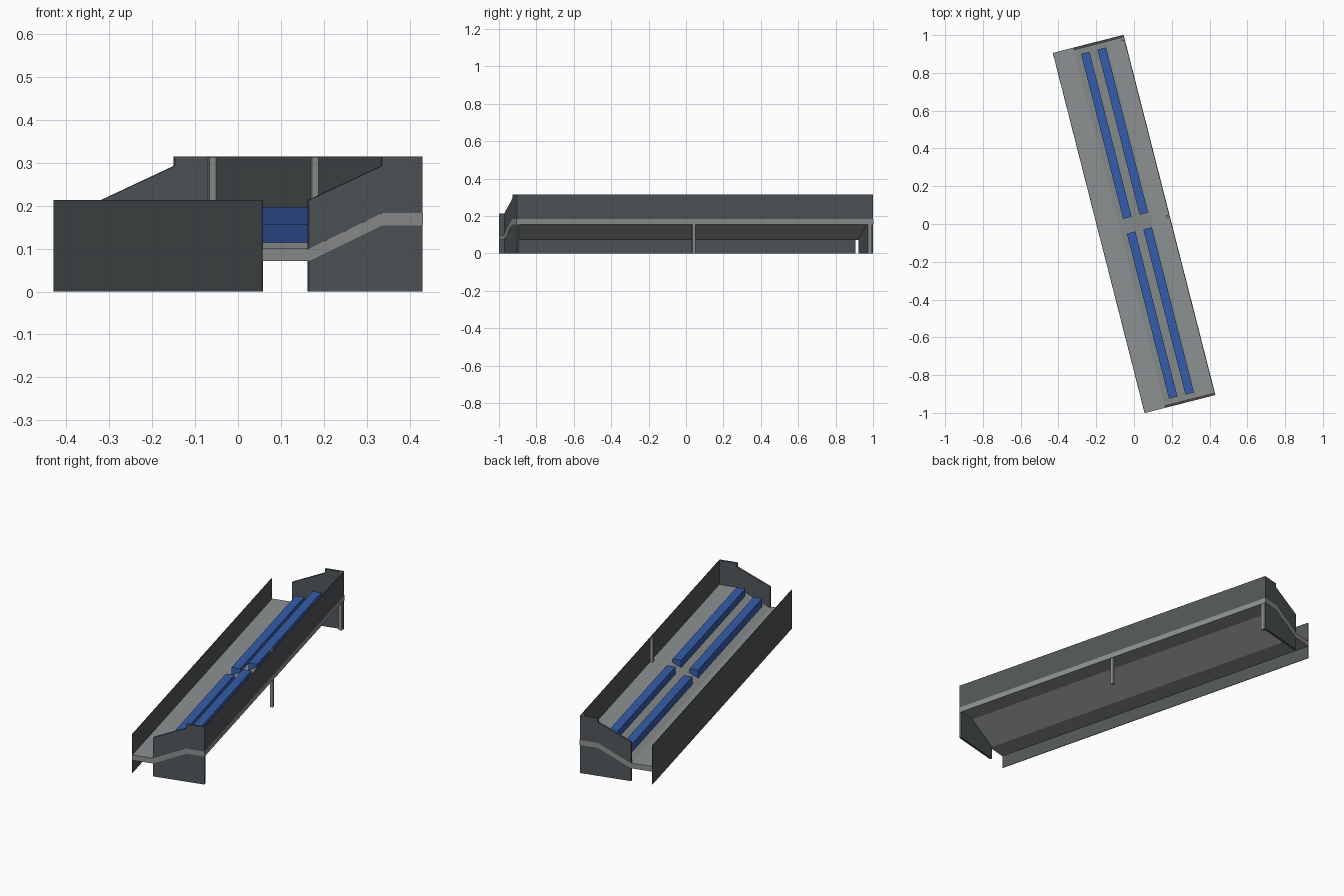
import bpy
import bmesh
from math import radians

cube = bpy.data.objects.get("Cube")
if cube:
    bpy.data.objects.remove(cube, do_unlink=True)

TURN = radians(14.3)      # the whole platform is turned about z
W, L = 0.193, 0.983       # half width and half length
INNER, OUTER = -0.08, 0.096   # where the ramped part of the deck starts and ends


def material(name, rgb):
    mat = bpy.data.materials.new(name)
    mat.use_nodes = True
    colour = (*rgb, 1)
    mat.diffuse_color = colour
    mat.node_tree.nodes["Principled BSDF"].inputs["Base Color"].default_value = colour
    return mat


light_grey = material("light grey", (0.27, 0.285, 0.285))
dark_grey = material("dark grey", (0.085, 0.095, 0.1))
blue = material("blue", (0.036, 0.11, 0.4))


def extrude_profile(name, points, v0, v1, mat):
    """Extrude a cross-section (width, height) along the length from v0 to v1."""
    bm = bmesh.new()
    face = bm.faces.new([bm.verts.new((u, v0, z)) for u, z in points])
    result = bmesh.ops.extrude_face_region(bm, geom=[face])
    moved = [g for g in result["geom"] if isinstance(g, bmesh.types.BMVert)]
    bmesh.ops.translate(bm, verts=moved, vec=(0, v1 - v0, 0))
    bmesh.ops.recalc_face_normals(bm, faces=bm.faces)
    mesh = bpy.data.meshes.new(name)
    bm.to_mesh(mesh)
    bm.free()
    mesh.materials.append(mat)
    obj = bpy.data.objects.new(name, mesh)
    obj.rotation_euler.z = TURN
    bpy.context.collection.objects.link(obj)
    return obj


def box(name, u0, u1, v0, v1, z0, z1, mat):
    corners = [(u0, z0), (u1, z0), (u1, z1), (u0, z1)]
    return extrude_profile(name, corners, v0, v1, mat)


# Stepped deck: low walkway, ramp, high walkway
top = [(-W + 0.002, 0.1), (INNER, 0.1), (OUTER, 0.183), (W + 0.001, 0.183)]
bottom = [(u, z - 0.029) for u, z in reversed(top)]
extrude_profile("deck", top + bottom, -L - 0.001, L + 0.001, light_grey)

# Long thin walls
box("low_wall", -W, -W + 0.003, -L, L, 0, 0.213, dark_grey)
box("high_wall", W - 0.003, W, -L, L, 0.16, 0.315, dark_grey)

# End panels with a sloped and notched top edge
panel = [(INNER, 0), (W, 0), (W, 0.315), (OUTER, 0.315), (OUTER, 0.293), (INNER, 0.213)]
for name, side in (("front_panel", -1), ("back_panel", 1)):
    extrude_profile(name, panel, side * (L - 0.012), side * L, dark_grey)

# Support posts
for name, v in (("middle_post", -0.005), ("back_post", L - 0.02)):
    box(name, W - 0.018, W - 0.002, v - 0.008, v + 0.008, 0, 0.314, light_grey)

# Two rows of benches, split by a central gap
for row, u, z in (("lower", -0.026, 0.118), ("upper", 0.064, 0.157)):
    for end, side in (("front", -1), ("back", 1)):
        box(f"{row}_{end}_bench", u - 0.023, u + 0.023,
            side * 0.04, side * 0.942, z - 0.005, z + 0.04, blue)
